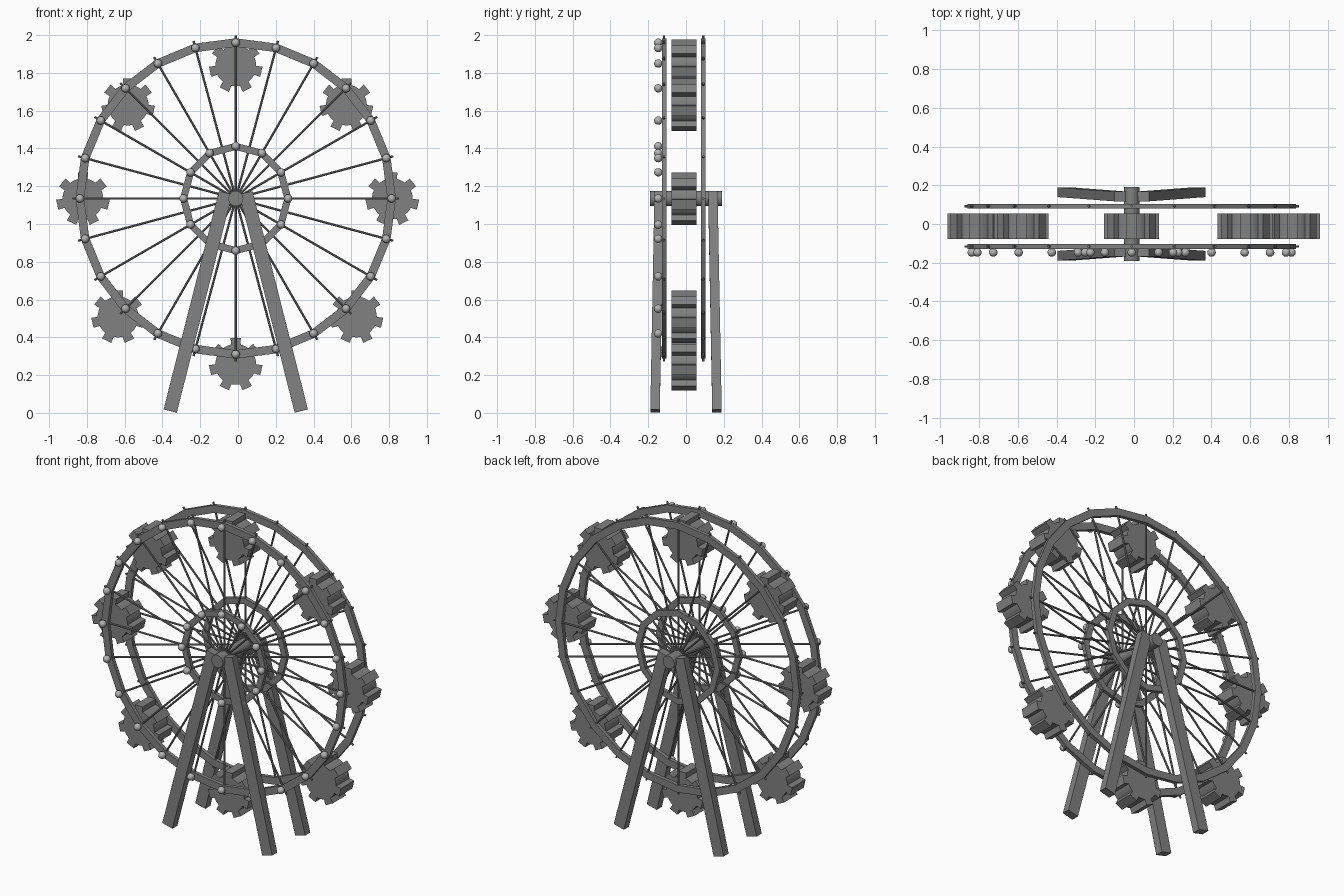
import bpy, bmesh
from math import sin, cos, pi, radians
from mathutils import Vector, Matrix

if "Cube" in bpy.data.objects:
    bpy.data.objects.remove(bpy.data.objects["Cube"])

HUB = Vector((-0.012, -0.012, 1.135))
RIM_OFFSET = 0.104
BULB_Y = -0.147


def material(name, value):
    m = bpy.data.materials.new(name)
    m.use_nodes = True
    col = (value, value, value, 1)
    m.diffuse_color = col
    m.node_tree.nodes["Principled BSDF"].inputs["Base Color"].default_value = col
    return m


STEEL = material("steel grey", 0.22)
LAMP = material("pale lamp grey", 0.45)


def finish(name, bm, mat, smooth=False):
    bmesh.ops.recalc_face_normals(bm, faces=bm.faces)
    me = bpy.data.meshes.new(name)
    bm.to_mesh(me)
    bm.free()
    me.materials.append(mat)
    for p in me.polygons:
        p.use_smooth = smooth
    ob = bpy.data.objects.new(name, me)
    bpy.context.collection.objects.link(ob)
    return ob


def on_wheel(radius, angle, y):
    return Vector((HUB.x + radius * sin(angle), y, HUB.z + radius * cos(angle)))


def rod(bm, a, b, radius, sides):
    d = b - a
    mat = Matrix.Translation((a + b) / 2) @ d.to_track_quat('Z', 'Y').to_matrix().to_4x4()
    bmesh.ops.create_cone(bm, cap_ends=True, segments=sides, radius1=radius,
                          radius2=radius, depth=d.length, matrix=mat)


def ring(name, sides, inner, outer, y, depth):
    # Straight-sided hoop with a rectangular section
    bm = bmesh.new()
    section = [(inner, -1), (outer, -1), (outer, 1), (inner, 1)]
    loops = [[bm.verts.new(on_wheel(r, 2 * pi * i / sides, y + s * depth / 2))
              for r, s in section] for i in range(sides)]
    for i in range(sides):
        a, b = loops[i], loops[(i + 1) % sides]
        for k in range(4):
            n = (k + 1) % 4
            bm.faces.new((a[k], a[n], b[n], b[k]))
    finish(name, bm, STEEL)


# Two wheel faces: outer rim, inner ring and spokes
for side, s in (("front", -1), ("back", 1)):
    y = HUB.y + s * RIM_OFFSET
    ring(side + "_rim", 24, 0.803, 0.848, y, 0.024)
    ring(side + "_inner_ring", 12, 0.257, 0.295, y, 0.024)
    bm = bmesh.new()
    for i in range(24):
        t = 2 * pi * i / 24
        rod(bm, on_wheel(0.01, t, y), on_wheel(0.864, t, y), 0.006, 8)
    finish(side + "_spokes", bm, STEEL)

# Lamps in front of the rim and the inner ring
for name, count, radius in (("rim_lamps", 24, 0.825), ("inner_lamps", 12, 0.277)):
    bm = bmesh.new()
    for i in range(count):
        p = on_wheel(radius, 2 * pi * i / count, BULB_Y)
        bmesh.ops.create_uvsphere(bm, u_segments=16, v_segments=10, radius=0.022,
                                  matrix=Matrix.Translation(p))
    finish(name, bm, LAMP, True)

# Axle through both supports
bm = bmesh.new()
rod(bm, Vector((HUB.x, -0.19, HUB.z)), Vector((HUB.x, 0.19, HUB.z)), 0.04, 24)
finish("axle", bm, STEEL)


# Toothed cabins with one tooth pointing up
def cabin(name, x, z, teeth=7, tip=0.142, root=0.108):
    outline = []
    pitch = 2 * pi / teeth
    for i in range(teeth):
        t = i * pitch
        half = radians(11)
        outline += [(root, t - half * 1.2), (tip, t - half), (tip, t + half),
                    (root, t + half * 1.2)]
        outline += [(root, t + pitch * f) for f in (0.42, 0.58)]
    bm = bmesh.new()
    face = bm.faces.new([bm.verts.new((x + r * sin(t), -0.077, z + r * cos(t)))
                         for r, t in outline])
    out = bmesh.ops.extrude_face_region(bm, geom=[face])
    moved = [v for v in out["geom"] if isinstance(v, bmesh.types.BMVert)]
    bmesh.ops.translate(bm, verts=moved, vec=(0, 0.132, 0))
    finish(name, bm, STEEL)


cabin("top_cabin", HUB.x, 1.837)
cabin("bottom_cabin", HUB.x, 0.257)
for side, s in (("left", 1), ("right", -1)):
    cabin(side + "_upper_cabin", -0.004 + s * 0.578, 1.63)
    cabin(side + "_middle_cabin", -0.002 + s * 0.819, 1.133)
    cabin(side + "_lower_cabin", -0.004 + s * 0.631, 0.508)

# Four splayed support legs
for depth_name, sy in (("front", -1), ("back", 1)):
    for side, sx in (("left", 1), ("right", -1)):
        foot = Vector((HUB.x + sx * 0.347, sy * 0.164, 0.01))
        top = Vector((HUB.x + sx * 0.054, sy * 0.142, 1.165))
        axis = (top - foot).normalized()
        across = Vector((0, 1, 0)).cross(axis).normalized()
        deep = axis.cross(across)
        rot = Matrix((across, deep, axis)).transposed().to_4x4()
        size = Matrix.Diagonal((0.072, 0.05, (top - foot).length, 1))
        bm = bmesh.new()
        bmesh.ops.create_cube(bm, size=1,
                              matrix=Matrix.Translation((foot + top) / 2) @ rot @ size)
        finish(f"{depth_name}_{side}_leg", bm, STEEL)
